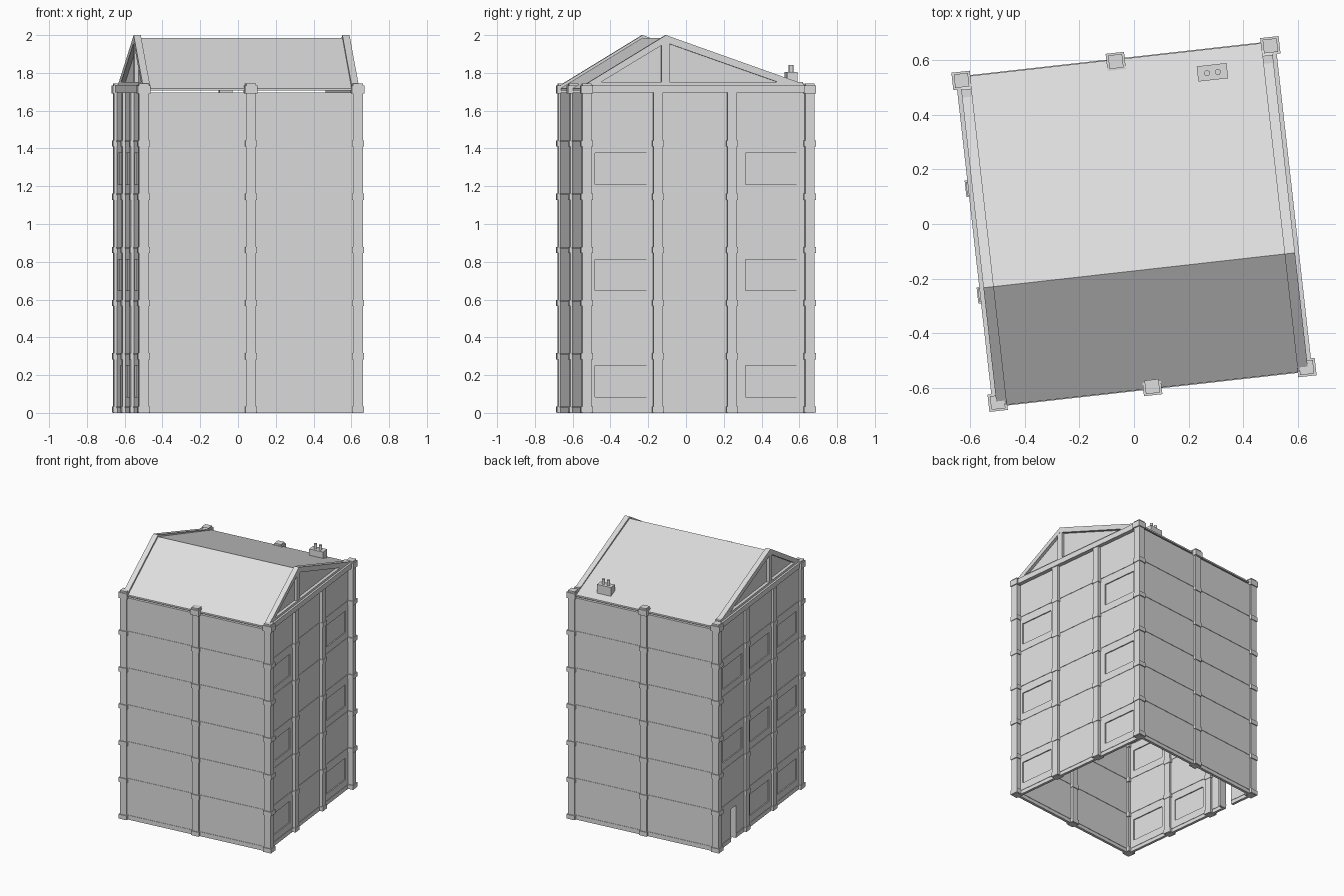
import bpy, bmesh, math

if "Cube" in bpy.data.objects:
    bpy.data.objects.remove(bpy.data.objects["Cube"], do_unlink=True)

TURN = math.radians(6.4)      # the whole building stands slightly turned
WY = 0.597                    # front and back wall centre line
SIDE_X = {1: 0.55, -1: -0.57}  # side wall centre lines
POST_X = 0.57                 # corner post centre
TOP = 1.695
FLOOR = 0.2815
GABLE_Y = -0.171              # ridge position

grey = bpy.data.materials.new("plain_grey")
grey.use_nodes = True
grey.diffuse_color = (0.73, 0.73, 0.73, 1)
grey.node_tree.nodes["Principled BSDF"].inputs["Base Color"].default_value = (0.73, 0.73, 0.73, 1)


def finish(name, bm):
    bmesh.ops.recalc_face_normals(bm, faces=bm.faces)
    mesh = bpy.data.meshes.new(name)
    bm.to_mesh(mesh)
    bm.free()
    mesh.materials.append(grey)
    obj = bpy.data.objects.new(name, mesh)
    obj.rotation_euler.z = TURN
    bpy.context.collection.objects.link(obj)
    return obj


def add_box(bm, x0, x1, y0, y1, z0, z1):
    verts = bmesh.ops.create_cube(bm, size=1)["verts"]
    for v in verts:
        v.co = (x1 if v.co.x > 0 else x0, y1 if v.co.y > 0 else y0, z1 if v.co.z > 0 else z0)


def box(name, *bounds):
    bm = bmesh.new()
    add_box(bm, *bounds)
    return finish(name, bm)


def prism(name, profile, x0, x1):
    """Extrude a (y, z) outline along x."""
    bm = bmesh.new()
    face = bm.faces.new([bm.verts.new((x0, y, z)) for y, z in profile])
    new = bmesh.ops.extrude_face_region(bm, geom=[face])["geom"]
    bmesh.ops.translate(bm, vec=(x1 - x0, 0, 0), verts=[g for g in new if isinstance(g, bmesh.types.BMVert)])
    return finish(name, bm)


def side_wall(name, x, holes):
    """Wall in the yz plane with rectangular openings (y0, y1, z0, z1)."""
    ys = sorted({-WY, WY} | {y for h in holes for y in h[:2]})
    zs = sorted({0, TOP} | {z for h in holes for z in h[2:]})
    bm = bmesh.new()
    for y0, y1 in zip(ys, ys[1:]):
        for z0, z1 in zip(zs, zs[1:]):
            cy, cz = (y0 + y1) / 2, (z0 + z1) / 2
            if any(h[0] < cy < h[1] and h[2] < cz < h[3] for h in holes):
                continue
            bm.faces.new([bm.verts.new((x, y, z)) for y, z in
                          ((y0, z0), (y1, z0), (y1, z1), (y0, z1))])
    bmesh.ops.remove_doubles(bm, verts=bm.verts, dist=0.0001)
    obj = finish(name, bm)
    solid = obj.modifiers.new("thickness", "SOLIDIFY")
    solid.thickness, solid.offset = 0.02, 0


def column(name, x, y, flare):
    """Slim square post with a collar at every floor."""
    bm = bmesh.new()
    add_box(bm, x - 0.026, x + 0.026, y - 0.025, y + 0.025, 0, TOP)
    for k in range(6):
        z = 0.035 + FLOOR * k
        add_box(bm, x - flare, x + flare, y - flare, y + flare, max(0, z - 0.033), z)
    finish(name, bm)


def cap(name, x, y):
    """Wide block with a smaller block on top."""
    bm = bmesh.new()
    add_box(bm, x - 0.034, x + 0.034, y - 0.032, y + 0.032, TOP - 0.005, 1.733)
    add_box(bm, x - 0.026, x + 0.026, y - 0.025, y + 0.025, 1.733, 1.745)
    finish(name, bm)


# Walls with windows and the door
rows = ((0.085, 0.25), (0.648, 0.812), (1.21, 1.375))
door = (0.34, 0.41, 0, 0.25)
for side, label, bays in ((1, "left", (-0.41, 0.39)), (-1, "right", (-0.4, 0, 0.39))):
    x = SIDE_X[side]
    windows = [(c - 0.137, c + 0.137, z0, z1) for c in bays for z0, z1 in rows]
    openings = windows
    if side < 0:
        windows = [w for w in windows if not (w[0] > 0.2 and w[2] < 0.2)]
        openings = windows + [door]
    side_wall(label + "_wall", x, openings)
    bm = bmesh.new()
    for w in windows:
        add_box(bm, x - 0.002, x + 0.002, *w)
    finish(label + "_window_panes", bm)
box("door_jamb", SIDE_X[-1], SIDE_X[-1] + 0.05, door[0] - 0.015, door[0], 0, door[3])
for side, label in ((-1, "front"), (1, "back")):
    box(label + "_wall", -POST_X, POST_X, side * WY - 0.01, side * WY + 0.01, 0, TOP)

# Thin ledges at each floor
bm = bmesh.new()
for k in range(6):
    z = 0.035 + FLOOR * k
    for s in (-1, 1):
        add_box(bm, -POST_X, POST_X, s * WY - 0.013, s * WY + 0.013, z - 0.008, z)
        spans = ((-WY, door[0]), (door[1], WY)) if s < 0 and k == 0 else ((-WY, WY),)
        for y0, y1 in spans:
            add_box(bm, SIDE_X[s] - 0.013, SIDE_X[s] + 0.013, y0, y1, z - 0.008, z)
finish("floor_ledges", bm)

# Columns and their caps
for sx in (-1, 1):
    for sy in (-1, 1):
        column("corner_column", sx * POST_X, sy * 0.594, 0.032)
        cap("corner_cap", sx * POST_X, sy * 0.594)
for y in (-0.197, 0.197):
    column("right_pilaster", SIDE_X[-1], y, 0.03)
for y in (-0.213, 0.181):
    column("left_pilaster", SIDE_X[1] + 0.007, y, 0.03)
for sy in (-1, 1):
    column("middle_pilaster", 0, sy * 0.594, 0.031)
    cap("middle_cap", 0, sy * 0.6)

# Beams under the gables
for s in (-1, 1):
    box("gable_beam", s * 0.537, s * 0.59, -WY, WY, TOP, 1.735)
    box("gable_sill", s * 0.537, s * 0.575, -0.56, 0.56, 1.735, 1.752)

# Roof slopes, one short and steep, one long and shallow
EAVE, RIDGE = 1.718, 1.985
prism("roof", [(-0.607, EAVE), (GABLE_Y, RIDGE), (0.607, EAVE), (0.607, EAVE - 0.012),
               (GABLE_Y, RIDGE - 0.02), (-0.607, EAVE - 0.012)], -0.56, 0.56)

# Gables: recessed panel, sloping trim and king post
for s in (-1, 1):
    prism("gable_panel", [(-0.58, 1.715), (GABLE_Y, 1.97), (0.58, 1.715)], s * 0.542, s * 0.552)
    for end, z in ((-0.607, 1.735), (0.607, 1.725)):
        prism("gable_trim", [(end, z), (GABLE_Y, 2.0), (GABLE_Y, 1.96), (end, z - 0.038)],
              s * 0.537, s * 0.575)
    box("gable_post", s * 0.54, s * 0.574, GABLE_Y - 0.024, GABLE_Y + 0.018, 1.74, 1.97)

# Chimney box with two pots
box("chimney_box", 0.293, 0.403, 0.493, 0.549, 1.73, 1.805)
for x in (0.328, 0.368):
    bm = bmesh.new()
    bmesh.ops.create_cone(bm, cap_ends=True, segments=12, radius1=0.011, radius2=0.011, depth=0.05)
    bmesh.ops.translate(bm, vec=(x, 0.52, 1.818), verts=bm.verts)
    finish("chimney_pot", bm)
